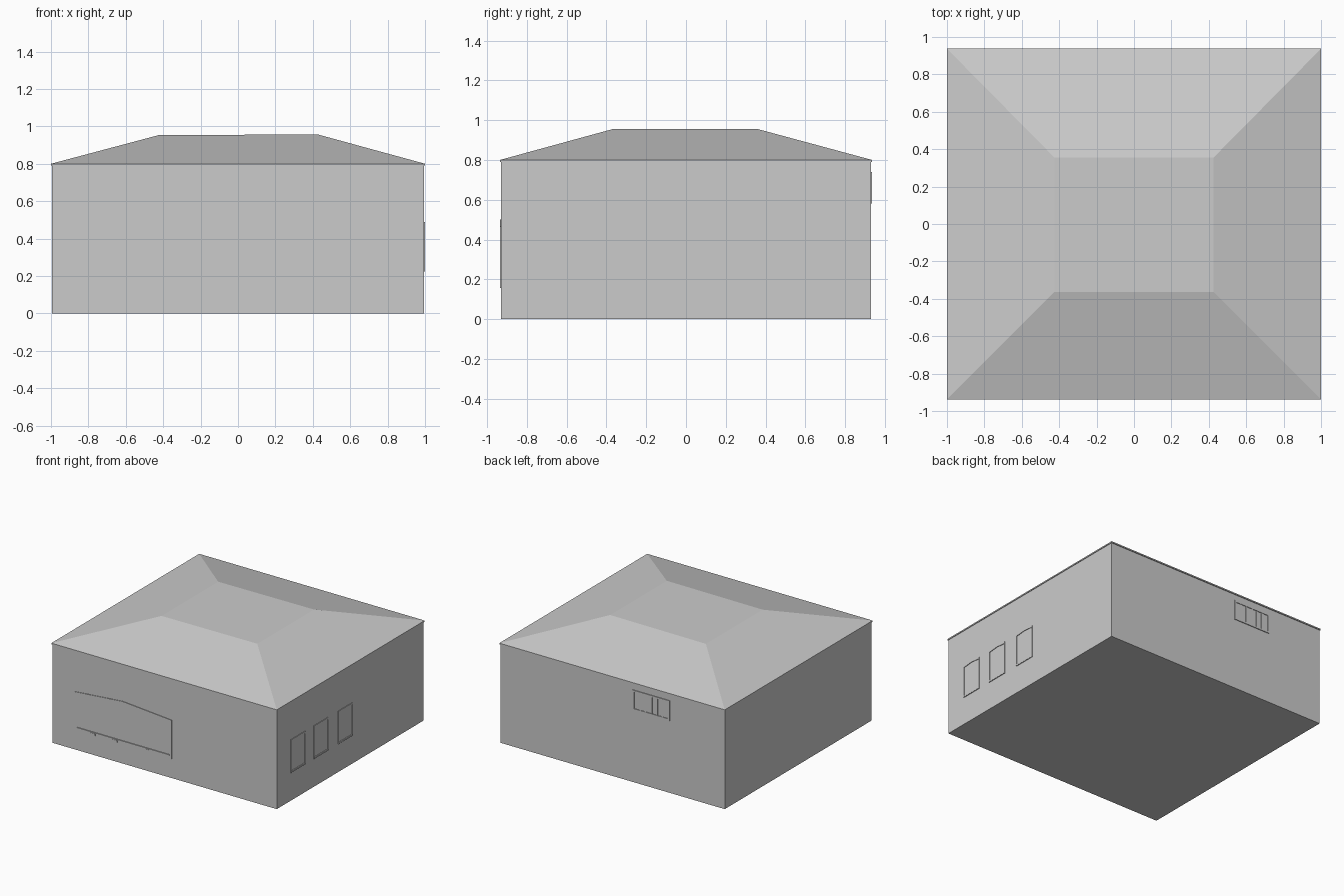
import bpy, bmesh

if "Cube" in bpy.data.objects:
    bpy.data.objects.remove(bpy.data.objects["Cube"])

HX, HY, EAVE = 0.995, 0.93, 0.80

# Each wall maps (across, height, outward offset) to world space
WALLS = {
    "front": lambda u, z, d: (u, -HY - d, z),
    "right": lambda u, z, d: (HX + d, u, z),
    "back": lambda u, z, d: (u, HY + d, z),
}


def finish(name, bm):
    bmesh.ops.recalc_face_normals(bm, faces=bm.faces)
    me = bpy.data.meshes.new(name)
    bm.to_mesh(me)
    bm.free()
    ob = bpy.data.objects.new(name, me)
    bpy.context.collection.objects.link(ob)
    return ob


def loft(name, rings):
    """Closed solid through a stack of rings with equal point counts."""
    bm = bmesh.new()
    vs = [[bm.verts.new(p) for p in r] for r in rings]
    n = len(vs[0])
    for a, b in zip(vs, vs[1:]):
        for i in range(n):
            j = (i + 1) % n
            bm.faces.new((a[i], a[j], b[j], b[i]))
    bm.faces.new(vs[0][::-1])
    bm.faces.new(vs[-1])
    return finish(name, bm)


def rect(x0, x1, y0, y1):
    return [(x0, y0), (x1, y0), (x1, y1), (x0, y1)]


def panel(name, wall, pts, depth, base=-0.01):
    f = WALLS[wall]
    return loft(name, [[f(u, z, d) for u, z in pts] for d in (base, depth)])


def frame(name, wall, outer, inner, depth, base=-0.01):
    """Ring-shaped trim between two outlines on a wall."""
    f = WALLS[wall]
    bm = bmesh.new()
    loops = [[bm.verts.new(f(u, z, d)) for u, z in pts]
             for pts, d in ((outer, base), (outer, depth), (inner, depth), (inner, base))]
    n = len(outer)
    for k in range(4):
        a, b = loops[k], loops[(k + 1) % 4]
        for i in range(n):
            j = (i + 1) % n
            bm.faces.new((a[i], a[j], b[j], b[i]))
    return finish(name, bm)


# Walls
loft("walls", [[(x, y, z) for x, y in rect(-HX, HX, -HY, HY)] for z in (0, 0.795)])

# Truncated hip roof with a thin eave and a very slightly tilted flat top
eave = rect(-1, 1, -0.937, 0.937)
top = rect(-0.425, 0.425, -0.363, 0.355)
loft("roof", [[(x, y, 0.79) for x, y in eave],
              [(x, y, EAVE) for x, y in eave],
              [(x, y, 0.955 + 0.005 * x) for x, y in top]])

# Wide front window with a shallow gabled head, sill and brackets
frame("front_window_frame", "front",
      [(-.795, .155), (.065, .155), (.065, .465), (-.37, .50), (-.795, .465)],
      [(-.775, .18), (.045, .18), (.045, .455), (-.37, .49), (-.775, .455)], 0.005)
panel("front_window_sill", "front", rect(-.775, .045, .176, .184), 0.007)
for i, x in enumerate((-.635, -.44, -.15)):
    panel(f"sill_bracket_{i + 1}", "front", rect(x - .024, x + .024, .157, .175), 0.007)

# Three right-hand windows with gently arched heads and a sill
for i, y in enumerate((-.665, -.373, -.062)):
    a, b = y - .09, y + .09
    n = i + 1
    frame(f"side_window_frame_{n}", "right",
          [(a, .225), (b, .225), (b, .49), (y, .49), (a, .49)],
          [(a + .006, .238), (b - .006, .238), (b - .006, .476), (y, .484), (a + .006, .476)], 0.005)
    panel(f"side_window_sill_{n}", "right", rect(a, b, .226, .238), 0.006)

# High barred window on the back
frame("back_window_frame", "back", rect(-.51, -.18, .58, .74),
      rect(-.495, -.195, .593, .727), 0.006)
for i in range(5):
    x = -.495 + .30 * (i + 1) / 6
    panel(f"back_window_bar_{i + 1}", "back", rect(x - .008, x + .008, .59, .73), 0.004)
